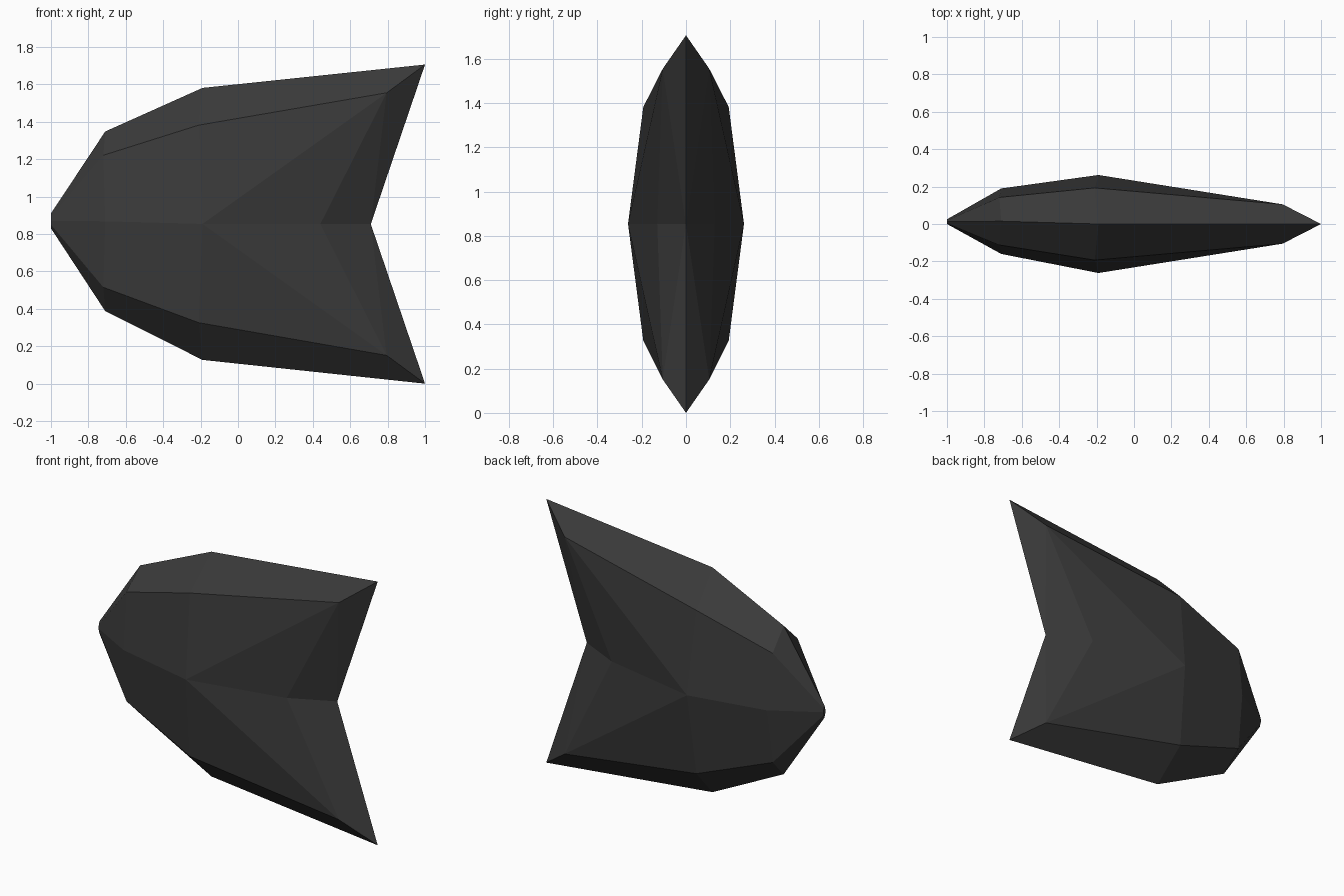
import bpy, bmesh

if "Cube" in bpy.data.objects:
    bpy.data.objects.remove(bpy.data.objects["Cube"])

# Cross-sections from nose to tail: y centre, z centre, then
# outline (x, half height), bevel (x, half width, half height), flank ridge (x, half width)
SECTIONS = [
    (0.0125, 0.870, (-1.00, 0.040), (-1.00, 0.006, 0.020), (-1.00, 0.0125)),
    (0.0150, 0.868, (-0.71, 0.480), (-0.72, 0.127, 0.353), (-0.71, 0.175)),
    (0.0000, 0.854, (-0.19, 0.727), (-0.21, 0.193, 0.528), (-0.19, 0.262)),
    (0.0000, 0.853, (1.00, 0.853), (0.795, 0.105, 0.702), (0.44, 0.130)),
]
NOTCH = (0.71, 0.0, 0.853)

bm = bmesh.new()


def ring(cy, cz, edge, bevel, ridge):
    """Eight points round one section, starting at the top edge."""
    ex, eh = edge
    bx, bw, bh = bevel
    rx, rw = ridge
    pts = [(ex, 0, eh), (bx, bw, bh), (rx, rw, 0), (bx, bw, -bh),
           (ex, 0, -eh), (bx, -bw, -bh), (rx, -rw, 0), (bx, -bw, bh)]
    return [bm.verts.new((x, cy + y, cz + z)) for x, y, z in pts]


rings = [ring(*s) for s in SECTIONS]

# Faceted sides; flank quads of the last span split from ridge to bevel
for n, (a, b) in enumerate(zip(rings, rings[1:])):
    for i in range(8):
        j = (i + 1) % 8
        if n == 2 and i in (1, 5):
            bm.faces.new((a[i], b[i], a[j]))
            bm.faces.new((b[i], b[j], a[j]))
        elif n == 2 and i in (2, 6):
            bm.faces.new((a[i], b[i], b[j]))
            bm.faces.new((a[i], b[j], a[j]))
        else:
            bm.faces.new((a[i], b[i], b[j], a[j]))

# Blunt nose and swallow-tail notch
bm.faces.new(rings[0])
notch = bm.verts.new(NOTCH)
tail = rings[-1]
for tip in (0, 4):
    for side in (1, -1):
        bevel = tail[(tip + side) % 8]
        ridge = tail[(tip + 2 * side) % 8]
        bm.faces.new((tail[tip], bevel, notch))
        bm.faces.new((bevel, ridge, notch))

bmesh.ops.recalc_face_normals(bm, faces=bm.faces)
mesh = bpy.data.meshes.new("stone_point")
bm.to_mesh(mesh)
bm.free()

stone = bpy.data.materials.new("dark_stone")
stone.diffuse_color = (0.042, 0.042, 0.042, 1)
stone.use_nodes = True
stone.node_tree.nodes["Principled BSDF"].inputs["Base Color"].default_value = stone.diffuse_color
mesh.materials.append(stone)
bpy.context.collection.objects.link(bpy.data.objects.new("stone_point", mesh))
